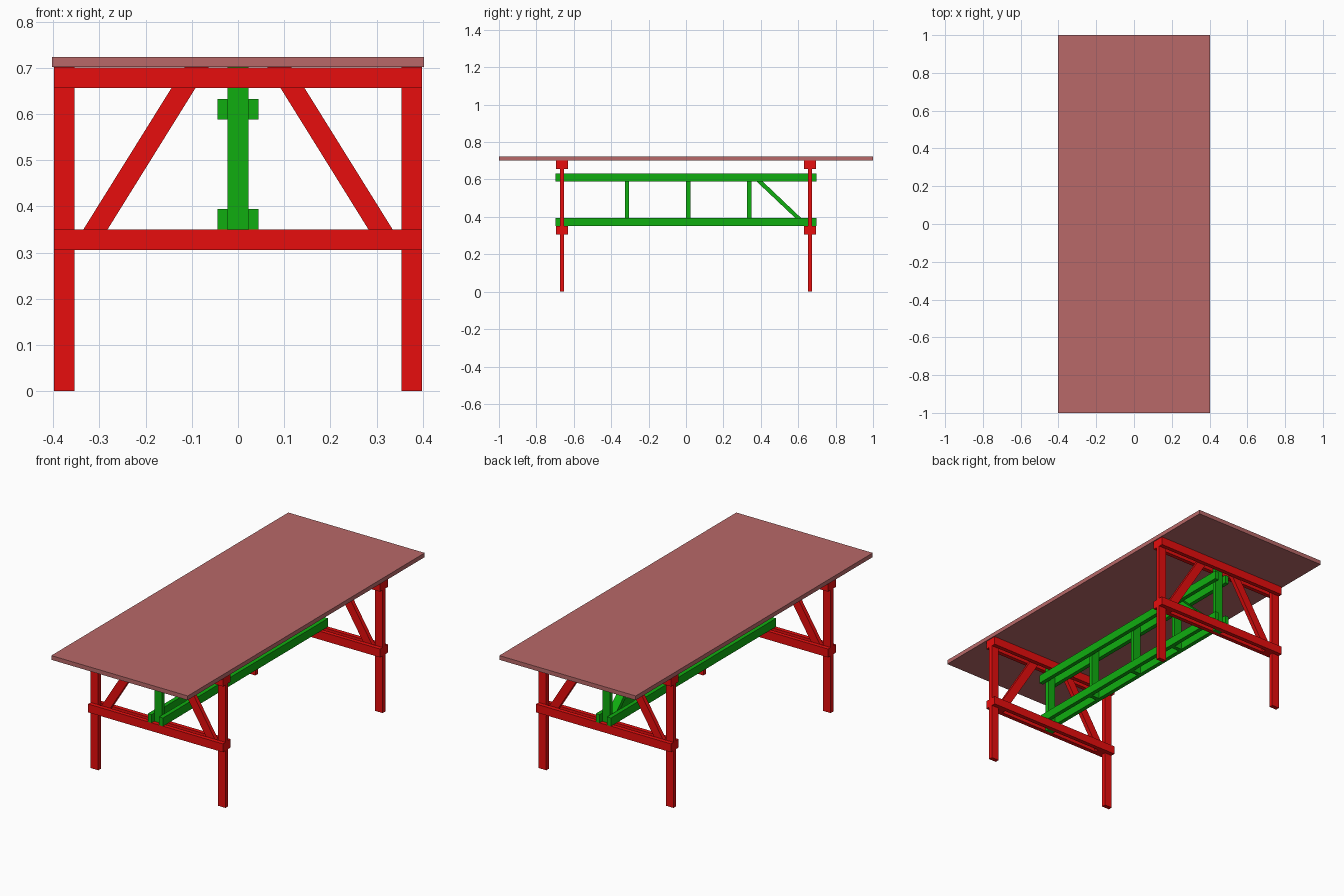
import bpy

if "Cube" in bpy.data.objects:
    bpy.data.objects.remove(bpy.data.objects["Cube"])

T = 0.0222           # board thickness
W = 0.0444           # board width


def material(name, rgb):
    m = bpy.data.materials.new(name)
    m.diffuse_color = (*rgb, 1)
    m.use_nodes = True
    m.node_tree.nodes["Principled BSDF"].inputs["Base Color"].default_value = m.diffuse_color
    return m


RED = material("red_paint", (0.8, 0.004, 0.004))
GREEN = material("green_paint", (0.005, 0.42, 0.005))
BROWN = material("dusty_red", (0.48, 0.14, 0.14))


def prism(name, profile, axis, lo, hi, mat):
    """Extrude a 2D profile along x (profile is y,z) or along y (profile is x,z)."""
    def place(a, z, t):
        return (t, a, z) if axis == "x" else (a, t, z)
    n = len(profile)
    verts = [place(a, z, t) for t in (lo, hi) for a, z in profile]
    faces = [list(range(n))[::-1], list(range(n, 2 * n))]
    faces += [[i, (i + 1) % n, n + (i + 1) % n, n + i] for i in range(n)]
    # signed area tells whether the winding has to be reversed
    area = sum(profile[i][0] * profile[(i + 1) % n][1]
               - profile[(i + 1) % n][0] * profile[i][1] for i in range(n))
    if (area > 0) != (axis == "x"):
        faces = [f[::-1] for f in faces]
    me = bpy.data.meshes.new(name)
    me.from_pydata(verts, [], faces)
    me.materials.append(mat)
    ob = bpy.data.objects.new(name, me)
    bpy.context.collection.objects.link(ob)
    return ob


def box(name, x, y, z, mat):
    profile = [(x[0], z[0]), (x[1], z[0]), (x[1], z[1]), (x[0], z[1])]
    return prism(name, profile, "y", y[0], y[1], mat)


def around(c, width):
    return (c - width / 2, c + width / 2)


# Table top
box("table_top", (-0.403, 0.403), (-1, 1), (0.7015, 0.724), BROWN)

# Two trestle ends: legs and braces clamped between doubled rails
for end, s in (("front", -1), ("back", 1)):
    yc = 0.663 * s
    core = around(yc, T)
    for side, m in (("left", -1), ("right", 1)):
        box(f"{end}_{side}_leg", around(0.376 * m, W), core, (0, 0.7015), RED)
        brace = [(0.354, 0.306), (0.310, 0.306), (0.064, 0.7015),
                 (0.116, 0.7015), (0.354, 0.3195)]
        prism(f"{end}_{side}_brace", [(m * x, z) for x, z in brace],
              "y", *core, RED)
    for level, z in (("upper", 0.657), ("lower", 0.306)):
        for face, d in (("outer", s), ("inner", -s)):
            box(f"{end}_{level}_{face}_rail", (-0.398, 0.398),
                around(yc + d * T, T), (z, z + W), RED)
    # Beam post held between the rails
    box(f"{end}_beam_post", around(0, W), core, (0.306, 0.7015), GREEN)

# Long central beam: two pairs of chords
for level, z in (("upper", 0.588), ("lower", 0.350)):
    for side, m in (("left", -1), ("right", 1)):
        box(f"{level}_{side}_chord", around(m * 1.5 * T, T),
            (-0.697, 0.697), (z, z + W), GREEN)

# Posts between the chords
for i, y in enumerate((-0.316, 0.012, 0.338)):
    box(f"middle_post_{i + 1}", around(0, W), around(y, T), (0.350, 0.632), GREEN)

# Single diagonal brace in the back bay
prism("beam_brace", [(0.349, 0.616), (0.349, 0.632), (0.365, 0.632),
                     (0.652, 0.3595), (0.652, 0.350), (0.631, 0.350)],
      "x", -W / 2, W / 2, GREEN)
